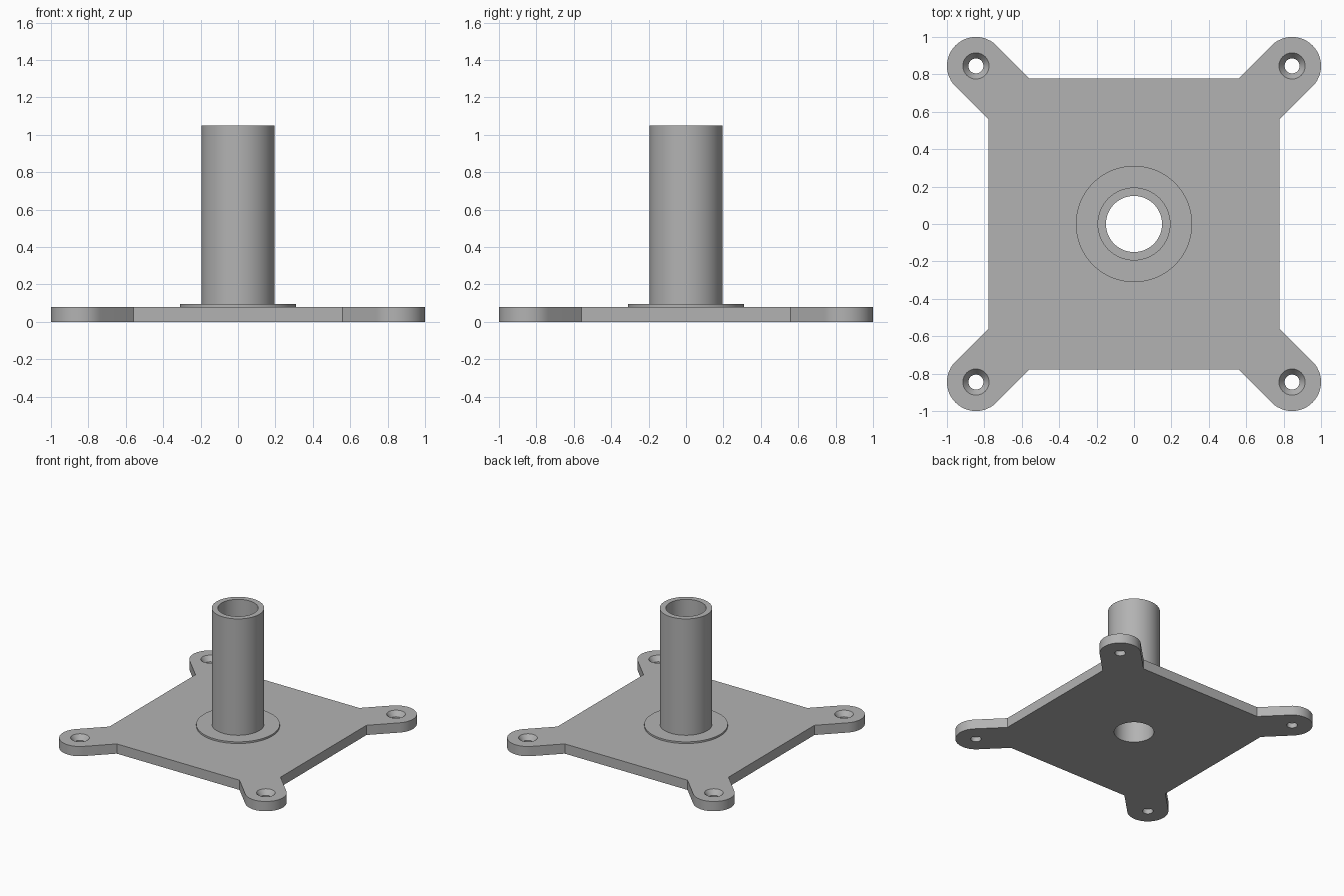
import bpy
import bmesh
from math import cos, sin, pi

if "Cube" in bpy.data.objects:
    bpy.data.objects.remove(bpy.data.objects["Cube"])

PLATE_TOP = 0.08
HALF = 0.777       # half width of the square plate
EAR = 0.845        # ear centre on both axes
EAR_R = 0.155
BORE = 0.15
SEGS = 64

grey = bpy.data.materials.new("plain grey")
grey.use_nodes = True
colour = (0.45, 0.45, 0.45, 1)
grey.diffuse_color = colour
grey.node_tree.nodes["Principled BSDF"].inputs["Base Color"].default_value = colour


def finish(name, bm):
    bmesh.ops.recalc_face_normals(bm, faces=bm.faces)
    mesh = bpy.data.meshes.new(name)
    bm.to_mesh(mesh)
    bm.free()
    mesh.materials.append(grey)
    obj = bpy.data.objects.new(name, mesh)
    bpy.context.collection.objects.link(obj)
    return obj


def smooth(obj):
    bpy.ops.object.select_all(action="DESELECT")
    obj.select_set(True)
    bpy.context.view_layer.objects.active = obj
    bpy.ops.object.shade_smooth_by_angle(angle=pi / 7)


def lathe(name, profile, centre=(0, 0), hollow=True):
    """Turn a (radius, height) profile; hollow closes the ring, solid gets caps."""
    bm = bmesh.new()
    rings = [[bm.verts.new((centre[0] + r * cos(2 * pi * i / SEGS),
                            centre[1] + r * sin(2 * pi * i / SEGS), z))
              for i in range(SEGS)] for r, z in profile]
    pairs = list(zip(rings, rings[1:]))
    if hollow:
        pairs.append((rings[-1], rings[0]))
    else:
        bm.faces.new(rings[0])
        bm.faces.new(rings[-1])
    for a, b in pairs:
        for i in range(SEGS):
            j = (i + 1) % SEGS
            bm.faces.new((a[i], a[j], b[j], b[i]))
    return finish(name, bm)


# Base plate: square with a rounded ear on each diagonal
neck = HALF - EAR_R * 2 ** 0.5
quarter = [(HALF, neck)]
for i in range(25):
    a = -pi / 4 + pi * i / 24
    quarter.append((EAR + EAR_R * cos(a), EAR + EAR_R * sin(a)))
quarter.append((neck, HALF))

bm = bmesh.new()
outline = []
for q in range(4):
    c, s = round(cos(q * pi / 2)), round(sin(q * pi / 2))
    outline += [bm.verts.new((x * c - y * s, x * s + y * c, 0)) for x, y in quarter]
base = bm.faces.new(outline)
top = bmesh.ops.extrude_face_region(bm, geom=[base])["geom"]
bmesh.ops.translate(bm, vec=(0, 0, PLATE_TOP),
                    verts=[v for v in top if isinstance(v, bmesh.types.BMVert)])
plate = finish("base_plate", bm)

# Cutters: centre bore and four countersunk screw holes
cutters = [lathe("bore_cutter", [(BORE, -0.1), (BORE, 0.2)], hollow=False)]
sink = [(0.04, -0.1), (0.04, PLATE_TOP - 0.04), (0.07, PLATE_TOP), (0.07, 0.2)]
for sx in (-1, 1):
    for sy in (-1, 1):
        cutters.append(lathe("screw_hole_cutter", sink, (sx * EAR, sy * EAR), False))
for cutter in cutters:
    cutter.hide_render = True
    mod = plate.modifiers.new("hole", "BOOLEAN")
    mod.operation = "DIFFERENCE"
    mod.solver = "EXACT"
    mod.object = cutter
bpy.context.view_layer.objects.active = plate
plate.select_set(True)
for mod in list(plate.modifiers):
    bpy.ops.object.modifier_apply(modifier=mod.name)
for cutter in cutters:
    bpy.data.objects.remove(cutter)
smooth(plate)

# Thin collar and upright tube
R = 0.195
FLANGE_TOP = 0.094
smooth(lathe("collar", [(R, PLATE_TOP), (0.311, PLATE_TOP),
                        (0.311, FLANGE_TOP), (R, FLANGE_TOP)]))
smooth(lathe("upright_tube", [(BORE, PLATE_TOP), (R, PLATE_TOP), (R, 1.05), (BORE, 1.05)]))
